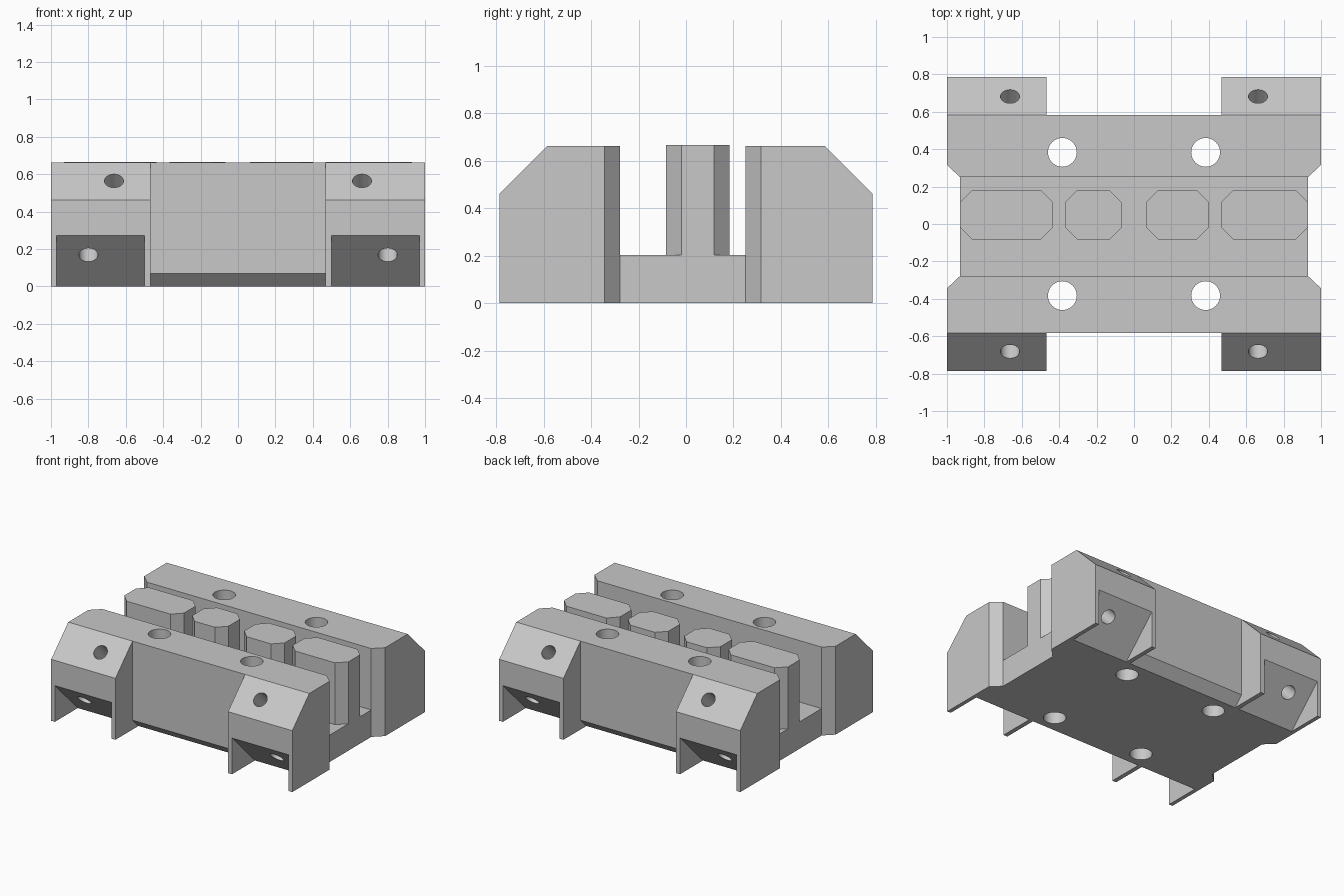
import bpy, bmesh
from math import pi
from mathutils import Vector

cube = bpy.data.objects.get("Cube")
if cube:
    bpy.data.objects.remove(cube, do_unlink=True)

grey = bpy.data.materials.new("plain grey")
grey.use_nodes = True
colour = (0.58, 0.58, 0.58, 1)
grey.diffuse_color = colour
grey.node_tree.nodes["Principled BSDF"].inputs["Base Color"].default_value = colour

HALF, EDGE, FOOT, TOP, FLOOR = 1.0, 0.583, 0.785, 0.663, 0.202
BASE, SLOT_F, SLOT_B, END = 0.513, -0.278, 0.25, 0.93


def prism(name, outline, axis, low, high):
    """Extrude an outline along x (points are y, z) or along z (points are x, y)."""
    bm = bmesh.new()
    place = (lambda p: (low, *p)) if axis == "x" else (lambda p: (*p, low))
    face = bm.faces.new([bm.verts.new(place(p)) for p in outline])
    out = bmesh.ops.extrude_face_region(bm, geom=[face])
    step = Vector((1, 0, 0) if axis == "x" else (0, 0, 1)) * (high - low)
    bmesh.ops.translate(bm, vec=step, verts=[v for v in out["geom"] if isinstance(v, bmesh.types.BMVert)])
    bmesh.ops.recalc_face_normals(bm, faces=bm.faces)
    mesh = bpy.data.meshes.new(name)
    bm.to_mesh(mesh)
    bm.free()
    mesh.materials.append(grey)
    obj = bpy.data.objects.new(name, mesh)
    bpy.context.collection.objects.link(obj)
    return obj


def drill(name, location, radius, depth, tilt=0.0):
    bpy.ops.mesh.primitive_cylinder_add(vertices=40, radius=radius, depth=depth,
                                        location=location, rotation=(tilt, 0, 0))
    obj = bpy.context.object
    obj.name = name
    obj.data.materials.append(grey)
    return obj


# Channel-shaped body with sloping shoulders
body = prism("clamp_body", [
    (-FOOT, 0), (FOOT, 0), (FOOT, 0.461), (EDGE, TOP), (SLOT_B, TOP), (SLOT_B, FLOOR),
    (SLOT_F, FLOOR), (SLOT_F, TOP), (-EDGE, TOP), (-FOOT, 0.461)], "x", -HALF, HALF)

cutters = []
for s in (-1, 1):
    # Recess between the feet, with a bevelled lower edge
    recess = [(BASE - 0.1, -0.1), (EDGE, EDGE - BASE), (EDGE, 0.8), (0.9, 0.8), (0.9, -0.1)]
    cutters.append(prism("recess_cutter", [(s * y, z) for y, z in recess], "x", -0.467, 0.467))
    # Notch with flared corners at each end of the slot
    notch = [(END, SLOT_F), (END + 0.17, SLOT_F - 0.16), (END + 0.17, SLOT_B + 0.16), (END, SLOT_B)]
    cutters.append(prism("notch_cutter", [(s * x, y) for x, y in notch], "z", -0.1, 0.8))
    for t in (-1, 1):
        # Sloping pocket under each foot, leaving two ribs
        pocket = [(BASE - 0.1, -0.1), (0.9, 0.9 - BASE), (0.9, -0.1)]
        ends = sorted((t * 0.5, t * 0.97))
        cutters.append(prism("pocket_cutter", [(s * y, z) for y, z in pocket], "x", *ends))
        # Upright through hole and the two angled blind holes
        cutters.append(drill("bolt_hole_cutter", (t * 0.383, s * 0.383, 0.4), 0.077, 1.2))
        cutters.append(drill("upper_hole_cutter", (t * 0.663, s * 0.681, 0.563), 0.051, 0.56, -s * pi / 4))
        cutters.append(drill("lower_hole_cutter", (t * 0.8, s * 0.681, 0.168), 0.051, 0.56, s * pi / 4))

for cutter in cutters:
    cut = body.modifiers.new(cutter.name, "BOOLEAN")
    cut.operation, cut.solver, cut.object = "DIFFERENCE", "EXACT", cutter
bpy.context.view_layer.update()
done = bpy.data.meshes.new_from_object(body.evaluated_get(bpy.context.evaluated_depsgraph_get()))
body.modifiers.clear()
body.data = done
for cutter in cutters:
    bpy.data.objects.remove(cutter, do_unlink=True)

# Smooth only the hole walls
bpy.ops.object.select_all(action="DESELECT")
body.select_set(True)
bpy.context.view_layer.objects.active = body
bpy.ops.object.shade_smooth_by_angle(angle=pi / 9)

# Row of upright posts with bevelled corners
c, y0, y1 = 0.066, -0.085, 0.183
spans = {"outer_right": (-END, -0.435), "inner_right": (-0.367, -0.067),
         "inner_left": (0.065, 0.4), "outer_left": (0.467, END)}
for name, (x0, x1) in spans.items():
    prism(name + "_post", [(x0 + c, y0), (x1 - c, y0), (x1, y0 + c), (x1, y1 - c),
                           (x1 - c, y1), (x0 + c, y1), (x0, y1 - c), (x0, y0 + c)],
          "z", FLOOR, TOP + 0.003)
